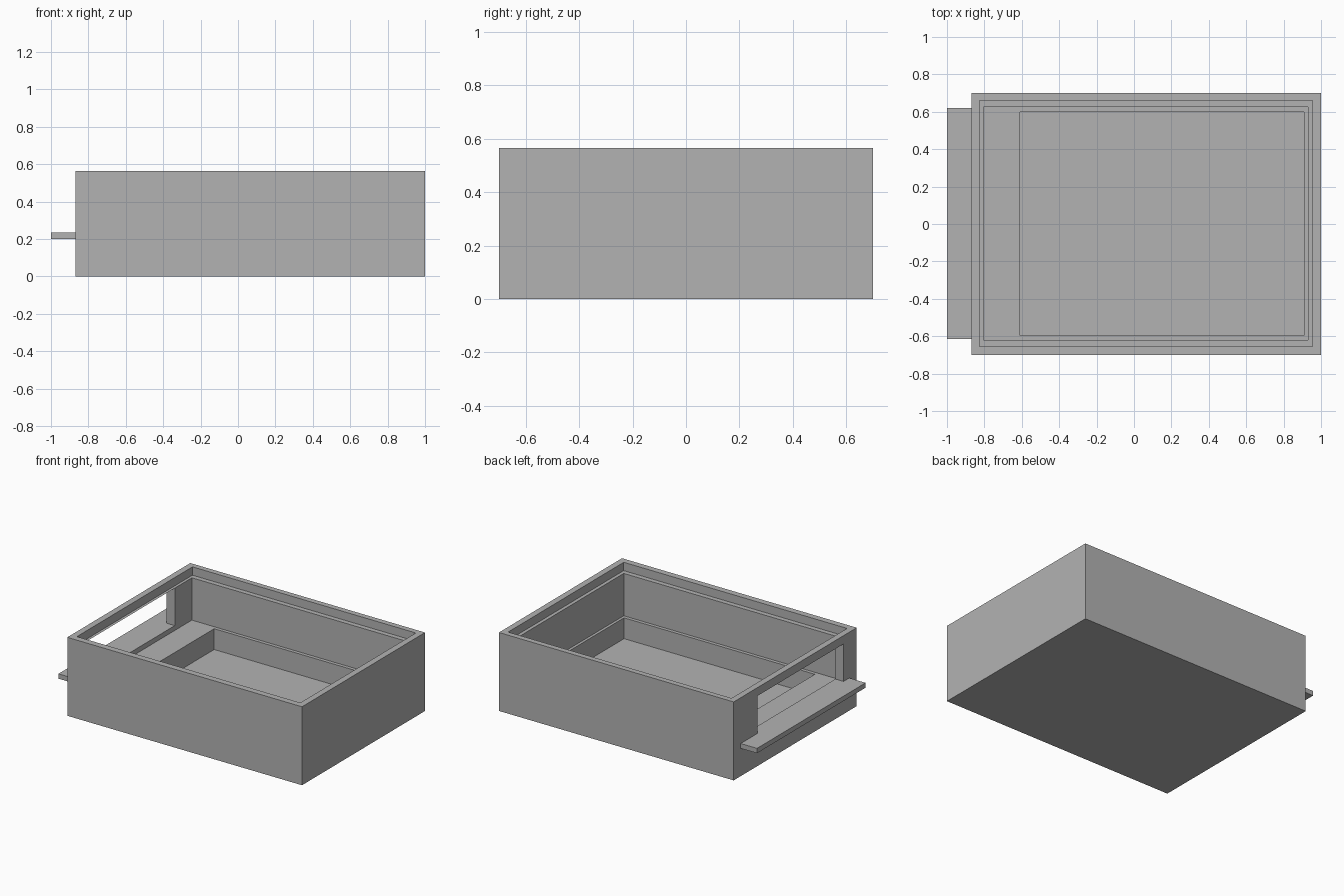
import bpy
from mathutils import Vector

cube = bpy.data.objects.get("Cube")
if cube:
    bpy.data.objects.remove(cube, do_unlink=True)

grey = bpy.data.materials.new("plain grey")
grey.use_nodes = True
grey.diffuse_color = (0.45, 0.45, 0.45, 1)
grey.node_tree.nodes["Principled BSDF"].inputs["Base Color"].default_value = (0.45, 0.45, 0.45, 1)


def box(name, low, high):
    """Axis-aligned box between two corners."""
    low, high = Vector(low), Vector(high)
    bpy.ops.mesh.primitive_cube_add(size=1, location=(low + high) / 2)
    obj = bpy.context.object
    obj.name = name
    obj.scale = high - low
    bpy.ops.object.transform_apply(location=False, rotation=False, scale=True)
    obj.data.materials.append(grey)
    return obj


def cut(target, low, high):
    """Carve a box-shaped hollow out of the target."""
    cutter = box("cutter", low, high)
    cutter.hide_render = True
    mod = target.modifiers.new("hollow", "BOOLEAN")
    mod.operation = "DIFFERENCE"
    mod.solver = "EXACT"
    mod.object = cutter
    bpy.context.view_layer.objects.active = target
    bpy.ops.object.modifier_apply(modifier=mod.name)
    bpy.data.objects.remove(cutter, do_unlink=True)


top, lip, floor, base = 0.565, 0.505, 0.2, 0.05

# Tray body
tray = box("tray_body", (-0.87, -0.7, 0), (1, 0.7, top))

# Lid recess, main cavity and deep pocket
cut(tray, (-0.825, -0.655, lip), (0.955, 0.66, 0.8))
cut(tray, (-0.805, -0.62, floor), (0.93, 0.625, 0.8))
cut(tray, (-0.61, -0.595, base), (0.91, 0.6, 0.8))

# Side opening
cut(tray, (-0.95, -0.55, floor), (-0.75, 0.43, lip))

# Sill plate running out through the opening
box("sill_plate_outer", (-1, -0.615, floor), (-0.87, 0.62, 0.235))
box("sill_plate_inner", (-0.87, -0.55, floor), (-0.805, 0.43, 0.235))
